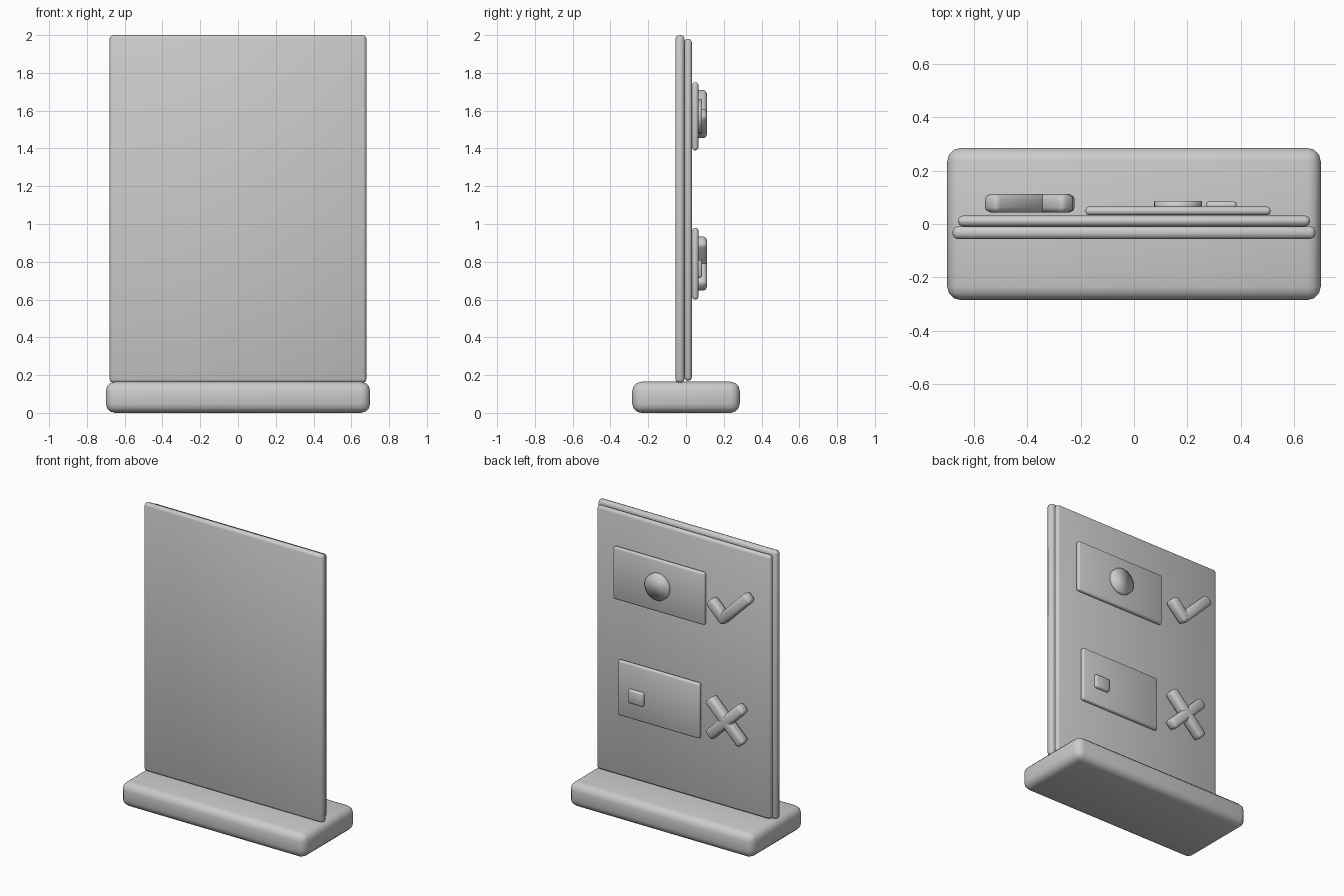
import bpy, bmesh, math
from mathutils import Matrix

if "Cube" in bpy.data.objects:
    bpy.data.objects.remove(bpy.data.objects["Cube"])

grey = bpy.data.materials.new("plain_grey")
grey.diffuse_color = (0.6, 0.6, 0.6, 1)
grey.use_nodes = True
grey.node_tree.nodes["Principled BSDF"].inputs["Base Color"].default_value = grey.diffuse_color


def finish(name, bm, smooth_angle):
    me = bpy.data.meshes.new(name)
    bm.to_mesh(me)
    bm.free()
    me.materials.append(grey)
    ob = bpy.data.objects.new(name, me)
    bpy.context.collection.objects.link(ob)
    bpy.ops.object.select_all(action='DESELECT')
    ob.select_set(True)
    bpy.context.view_layer.objects.active = ob
    bpy.ops.object.shade_smooth_by_angle(angle=math.radians(smooth_angle))
    return ob


def box(name, x, y, z, bevel, segments=2, tilt=0.0):
    """Rounded box from (min, max) ranges, tilted about y by its centre."""
    bm = bmesh.new()
    bmesh.ops.create_cube(bm, size=1)
    size = [r[1] - r[0] for r in (x, y, z)]
    mid = [(r[0] + r[1]) / 2 for r in (x, y, z)]
    bmesh.ops.scale(bm, vec=size, verts=bm.verts)
    bmesh.ops.bevel(bm, geom=bm.edges[:], offset=bevel, segments=segments,
                    profile=0.5, affect='EDGES')
    bm.transform(Matrix.Translation(mid) @ Matrix.Rotation(math.radians(tilt), 4, 'Y'))
    return finish(name, bm, 50)


def bar(name, cx, cz, length, tilt):
    """Stroke of a tick or cross, standing off the back panel."""
    return box(name, (cx - length / 2, cx + length / 2), (0.043, 0.112),
               (cz - 0.036, cz + 0.036), 0.02, 2, tilt)


# Stand and the two layered boards
box("base", (-0.70, 0.70), (-0.285, 0.285), (0, 0.165), 0.05, 3)
box("front_board", (-0.68, 0.68), (-0.056, -0.009), (0.16, 2.0), 0.018)
box("back_board", (-0.66, 0.66), (-0.009, 0.031), (0.17, 1.98), 0.018)

# Banknote with round medallion
box("banknote", (-0.182, 0.512), (0.033, 0.065), (1.39, 1.75), 0.013)
bm = bmesh.new()
bmesh.ops.create_cone(bm, cap_ends=True, segments=32, radius1=0.09, radius2=0.09, depth=0.035)
bm.transform(Matrix.Translation((0.165, 0.0685, 1.57)) @ Matrix.Rotation(math.pi / 2, 4, 'X'))
finish("medallion", bm, 180)

# Bank card with chip
box("card", (-0.145, 0.475), (0.033, 0.065), (0.60, 0.98), 0.013)
box("chip", (0.27, 0.385), (0.055, 0.085), (0.715, 0.81), 0.012)

# Tick and cross
bar("tick_long", -0.435, 1.585, 0.30, 45)
bar("tick_short", -0.305, 1.532, 0.17, -45)
for side, tilt in (("a", 45), ("b", -45)):
    bar("cross_" + side, -0.365, 0.79, 0.355, tilt)
